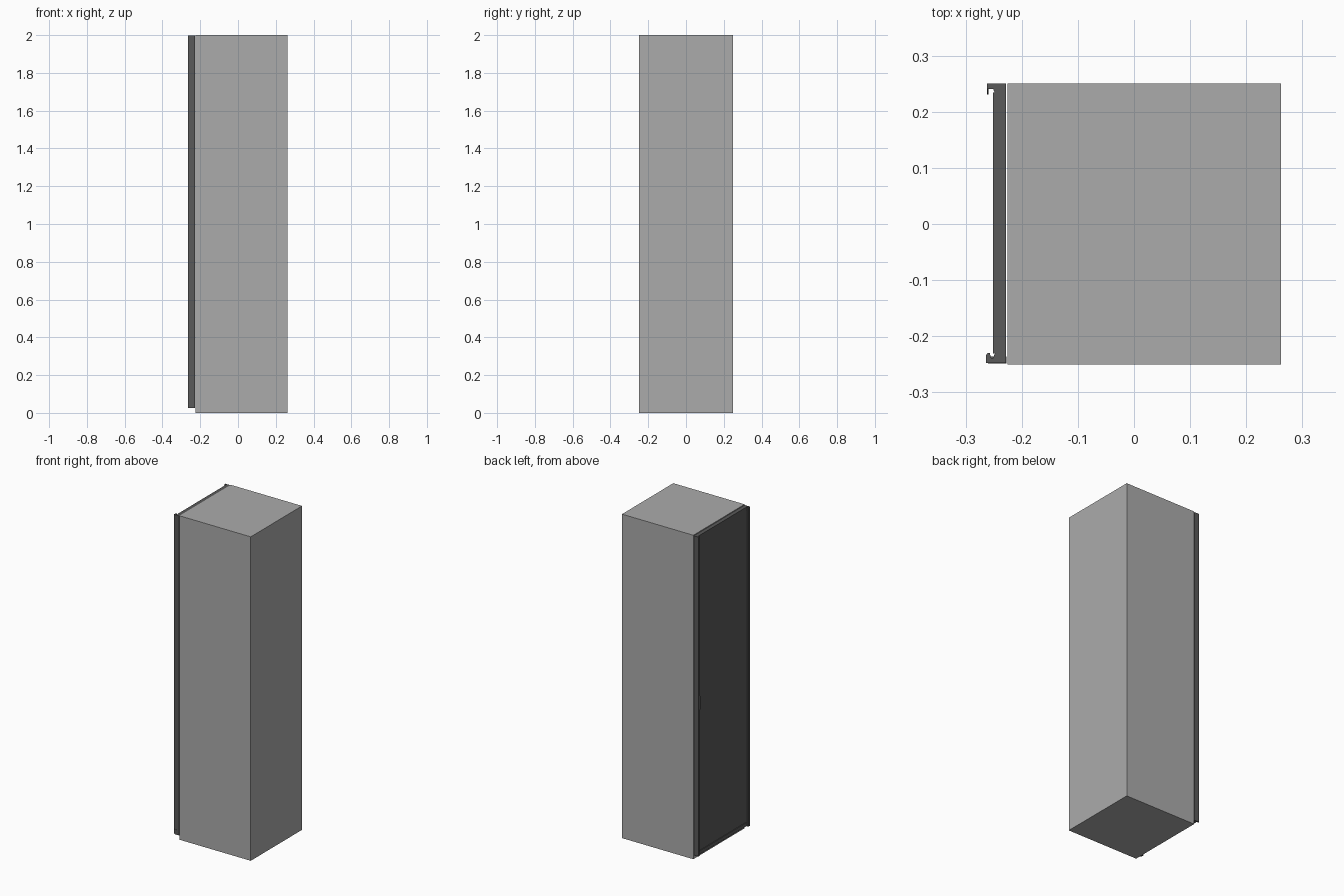
import bpy
import bmesh

if "Cube" in bpy.data.objects:
    bpy.data.objects.remove(bpy.data.objects["Cube"])


def material(name, value):
    mat = bpy.data.materials.new(name)
    mat.use_nodes = True
    colour = (value, value, value, 1)
    mat.diffuse_color = colour
    mat.node_tree.nodes["Principled BSDF"].inputs["Base Color"].default_value = colour
    return mat


GREY = material("light grey board", 0.41)
DARK = material("dark grey door", 0.102)


def finish(name, bm, mat):
    bmesh.ops.recalc_face_normals(bm, faces=bm.faces)
    mesh = bpy.data.meshes.new(name)
    bm.to_mesh(mesh)
    bm.free()
    mesh.materials.append(mat)
    obj = bpy.data.objects.new(name, mesh)
    bpy.context.collection.objects.link(obj)
    return obj


def box(name, x, y, z, mat):
    """Box given by its (low, high) range on each axis."""
    bm = bmesh.new()
    bmesh.ops.create_cube(bm, size=1)
    for v in bm.verts:
        v.co = [r[0] if c < 0 else r[1] for c, r in zip(v.co, (x, y, z))]
    return finish(name, bm, mat)


def prism(name, outline, low, high, mat):
    """Extrude an (x, y) outline between two heights."""
    bm = bmesh.new()
    face = bm.faces.new([bm.verts.new((x, y, low)) for x, y in outline])
    ext = bmesh.ops.extrude_face_region(bm, geom=[face])
    for v in ext["geom"]:
        if isinstance(v, bmesh.types.BMVert):
            v.co.z = high
    return finish(name, bm, mat)


# Carcass: sides, back, top and bottom boards
FRONT, BACK, SIDE, INNER = -0.225, 0.262, 0.25, 0.23
for side, s in (("left", 1), ("right", -1)):
    box(side + "_side_panel", (FRONT, BACK), sorted((s * INNER, s * SIDE)), (0, 2), GREY)
box("back_panel", (0.247, BACK), (-INNER, INNER), (0, 2), GREY)
for name, low in (("bottom_panel", 0), ("top_panel", 1.98)):
    box(name, (-0.21, 0.247), (-INNER, INNER), (low, low + 0.02), GREY)
    box(name + "_edging", (FRONT, -0.21), (-INNER, INNER), (low, low + 0.02), GREY)

# Door: slab with top and bottom rails
BASE, TOP = 0.027, 1.997
box("door_panel", (-0.247, -0.229), (-0.234, 0.234), (BASE, TOP), DARK)
for name, low in (("bottom_rail", BASE), ("top_rail", TOP - 0.022)):
    box(name, (-0.251, -0.228), (-0.231, 0.234), (low, low + 0.022), DARK)

# Upright edge profiles: a flat outer web with a leg gripping the slab
handle_side = [(-0.262, 0.25), (-0.228, 0.25), (-0.228, 0.233), (-0.248, 0.233),
               (-0.251, 0.241), (-0.262, 0.241)]
hinge_side = [(-0.264, -0.248), (-0.228, -0.248), (-0.228, -0.231), (-0.248, -0.231),
              (-0.251, -0.239), (-0.255, -0.239), (-0.257, -0.23), (-0.261, -0.23),
              (-0.264, -0.234)]
prism("handle_side_profile", handle_side, BASE, TOP, DARK)
prism("hinge_side_profile", hinge_side, BASE, TOP, DARK)

# Bowed grip lip on the handle-side profile
bm = bmesh.new()
steps = 12
curve = []
for i in range(steps + 1):
    t = i / steps * 2 - 1
    curve.append((0.241 - 0.01 * (1 - t * t), 0.97 + 0.065 * t))
ring = [bm.verts.new((-0.262, y, z)) for y, z in curve]
face = bm.faces.new(ring)
ext = bmesh.ops.extrude_face_region(bm, geom=[face])
for v in ext["geom"]:
    if isinstance(v, bmesh.types.BMVert):
        v.co.x += 0.003
finish("grip_lip", bm, DARK)

# Pivot fitting under the hinge side of the door
box("bottom_pivot", (-0.26, -0.227), (-0.249, -0.236), (0.025, 0.055), DARK)
